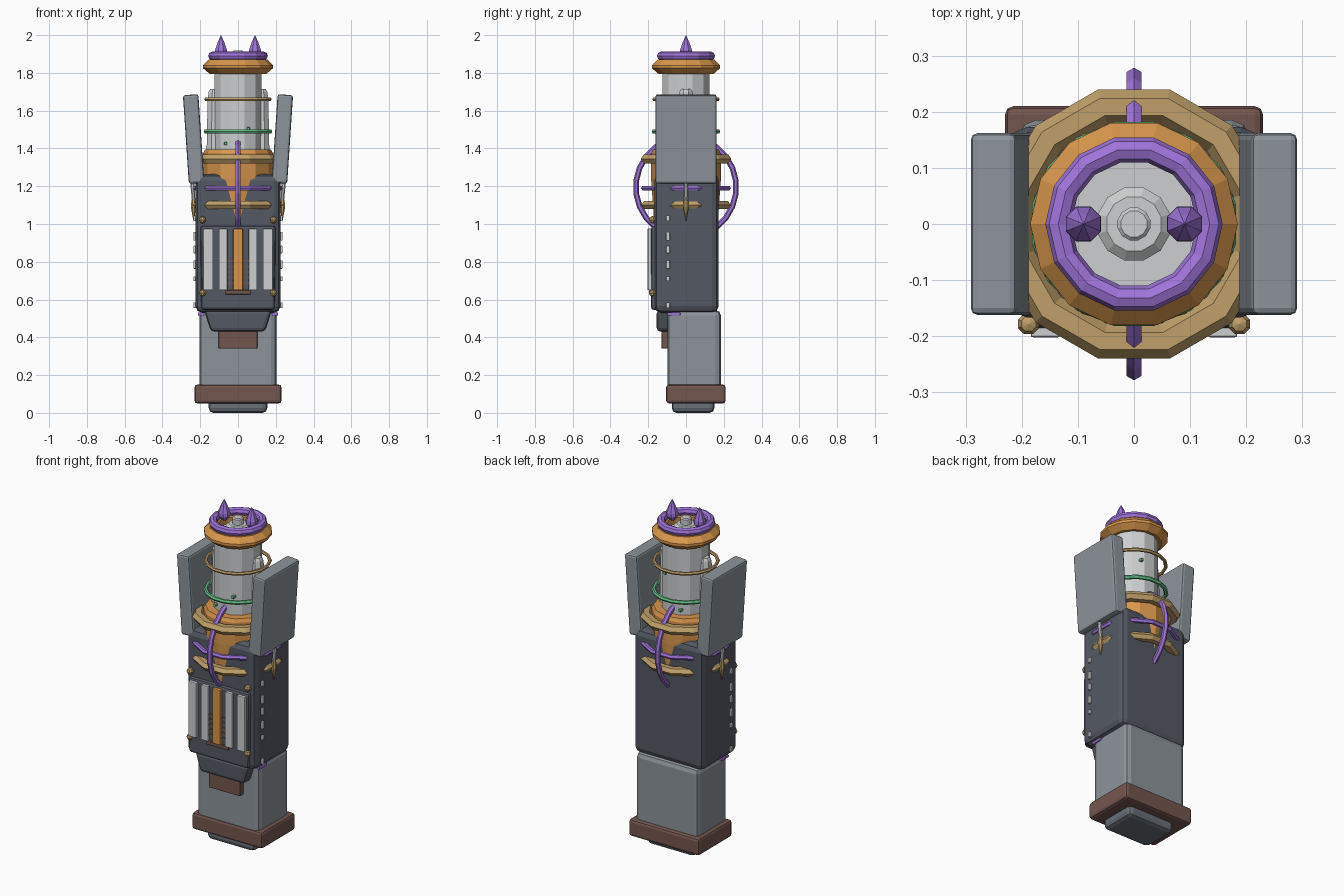
import bpy, bmesh, math
from mathutils import Matrix, Vector

if "Cube" in bpy.data.objects:
    bpy.data.objects.remove(bpy.data.objects["Cube"])


def material(name, r, g, b):
    m = bpy.data.materials.new(name)
    m.diffuse_color = [(c / 255 / 12.92 if c < 11 else ((c / 255 + 0.055) / 1.055) ** 2.4) for c in (r, g, b)] + [1]
    m.use_nodes = True
    m.node_tree.nodes["Principled BSDF"].inputs["Base Color"].default_value = m.diffuse_color
    return m


DARK = material("dark slate", 84, 89, 99)
GREY = material("mid grey", 140, 148, 155)
FOOT = material("slate grey", 104, 113, 121)
LIGHT = material("light grey", 205, 207, 208)
ORANGE = material("orange", 216, 150, 76)
GOLD = material("brass", 192, 160, 106)
PURPLE = material("purple", 160, 116, 218)
BROWN = material("brown", 116, 86, 79)
GREEN = material("green", 100, 190, 132)


def finish(name, bm, mat):
    bmesh.ops.recalc_face_normals(bm, faces=bm.faces)
    me = bpy.data.meshes.new(name)
    bm.to_mesh(me)
    bm.free()
    me.materials.append(mat)
    ob = bpy.data.objects.new(name, me)
    bpy.context.collection.objects.link(ob)
    return ob


def box(name, mat, x, y, z, bevel=0.0, taper=1.0, tilt=0.0):
    """Box from ranges; taper shrinks the bottom in x, tilt leans it about y."""
    bm = bmesh.new()
    bmesh.ops.create_cube(bm, size=1)
    size = Vector((x[1] - x[0], y[1] - y[0], z[1] - z[0]))
    mid = Vector((sum(x) / 2, sum(y) / 2, sum(z) / 2))
    for v in bm.verts:
        if v.co.z < 0:
            v.co.x *= taper
        v.co = v.co * size
    if bevel:
        bmesh.ops.bevel(bm, geom=bm.edges[:], offset=bevel, segments=2, affect='EDGES', profile=0.5)
    bm.transform(Matrix.Translation(mid) @ Matrix.Rotation(tilt, 4, 'Y'))
    return finish(name, bm, mat)


def lathe(name, mat, profile, at=(0, 0, 0), n=12, closed=False, half=True, rot=None):
    """Revolve (radius, z) points about z; a closed profile makes a ring."""
    bm = bmesh.new()
    rows = []
    for i in range(n):
        a = 2 * math.pi * (i + 0.5 * half) / n
        rows.append([bm.verts.new((r * math.sin(a), -r * math.cos(a), z)) for r, z in profile])
    k = len(profile)
    for i in range(n):
        p, q = rows[i], rows[(i + 1) % n]
        for j in range(k if closed else k - 1):
            bm.faces.new((p[j], q[j], q[(j + 1) % k], p[(j + 1) % k]))
    if not closed:
        bm.faces.new([r[0] for r in rows])
        bm.faces.new([r[-1] for r in rows])
    bmesh.ops.remove_doubles(bm, verts=bm.verts, dist=1e-5)
    bm.transform(Matrix.Translation(at) @ (rot or Matrix.Identity(4)))
    return finish(name, bm, mat)


def ring(name, mat, major, minor, z, n=12, m=6, flat=1.0, half=True, rot=None):
    prof = [(major + minor * math.cos(2 * math.pi * i / m),
             flat * minor * math.sin(2 * math.pi * i / m)) for i in range(m)]
    return lathe(name, mat, prof, (0, 0, z), n, True, half, rot)


# Foot and lower casing
box("foot_pad", FOOT, (-0.155, 0.155), (-0.075, 0.15), (0, 0.09), 0.025)
box("base_band", BROWN, (-0.23, 0.23), (-0.105, 0.21), (0.05, 0.15), 0.015)
box("lower_casing", GREY, (-0.205, 0.205), (-0.098, 0.185), (0.1, 0.545), 0.03)

# Main casing
box("main_casing", DARK, (-0.225, 0.225), (-0.167, 0.173), (0.53, 1.265), 0.035)
box("front_panel", DARK, (-0.2, 0.2), (-0.185, -0.14), (0.545, 0.99), 0.015, 0.97)
box("chin", DARK, (-0.18, 0.18), (-0.155, -0.07), (0.43, 0.545), 0.02, 0.8)
box("nozzle", BROWN, (-0.103, 0.103), (-0.13, -0.08), (0.34, 0.45), 0.006)

# Front grille
box("centre_bar", ORANGE, (-0.026, 0.026), (-0.204, -0.17), (0.65, 0.975), 0.004)
box("grille_sill", BROWN, (-0.07, 0.07), (-0.195, -0.17), (0.628, 0.65), 0.003)
for i in range(5):
    z = 0.68 + 0.03 * i
    box("grille_slat", BROWN, (-0.055, 0.055), (-0.19, -0.175), (z, z + 0.012))

# Collar in the top of the casing
lathe("collar", ORANGE, [(0.168, 1.0), (0.185, 1.24), (0.185, 1.375), (0.175, 1.395)], half=False)
ring("collar_ring", GOLD, 0.216, 0.032, 1.345, flat=0.85)
ring("casing_ring", GOLD, 0.216, 0.03, 1.1, flat=0.8)

# Purple hoops
ring("level_hoop", PURPLE, 0.232, 0.014, 1.19)
ring("upright_hoop", PURPLE, 0.266, 0.015, 1.195, n=24, rot=Matrix.Rotation(math.pi / 2, 4, 'Y'))

# Upper barrel with loose hoops
lathe("barrel", LIGHT, [(0.13, 1.36), (0.13, 1.815), (0.118, 1.83)])
lathe("barrel_cap", LIGHT, [(0.067, 1.82), (0.067, 1.865), (0.05, 1.88), (0.03, 1.88),
                            (0.03, 1.912), (0.024, 1.918)])
ring("barrel_hoop", GOLD, 0.172, 0.01, 1.66, n=16)
ring("green_hoop", GREEN, 0.173, 0.012, 1.49, n=16)
for x, y, z in ((-0.065, -0.115, 1.425), (0.055, -0.118, 1.505), (-0.05, 0.12, 1.425), (0.05, 0.12, 1.62)):
    box("green_stud", GREEN, (x - 0.008, x + 0.008), (y - 0.012, y + 0.012), (z - 0.008, z + 0.008), 0.003)

# Crown
lathe("crown_collar", ORANGE, [(0.115, 1.8), (0.15, 1.795), (0.185, 1.825), (0.185, 1.84),
                               (0.155, 1.87), (0.115, 1.865)], n=14, closed=True)
ring("crown_ring", PURPLE, 0.135, 0.023, 1.89, n=14, m=8)

# Mirrored parts
for s in (-1, 1):
    def span(a, b):
        return (min(s * a, s * b), max(s * a, s * b))

    lathe("crown_spike", PURPLE, [(0.018, 1.88), (0.034, 1.905), (0.033, 1.925), (0.018, 1.965), (0.0, 2.0)],
          (s * 0.09, 0, 0), n=8)
    box("side_panel", GREY, span(0.194, 0.276), (-0.162, 0.162), (1.215, 1.685), 0.012, tilt=s * 0.067)
    lathe("side_rod", LIGHT, [(0.048, 1.37), (0.042, 1.66), (0.036, 1.7), (0.026, 1.715)], (s * 0.122, 0, 0), n=8)
    lathe("pin", LIGHT, [(0.009, -0.07), (0.012, 0.09)], (s * 0.236, 0, 1.14), n=8,
          rot=Matrix.Rotation(s * 0.08, 4, 'Y'))
    lathe("pin_tip", GOLD, [(0.0, 1.01), (0.016, 1.09), (0.012, 1.13)], (s * 0.235, 0, 0), n=8)
    for a, b in ((0.132, 0.184), (0.056, 0.101)):
        box("grille_bar", LIGHT, span(a, b), (-0.202, -0.17), (0.65, 0.975), 0.004)
    for z in (0.635, 1.022):
        r = 0.02
        lathe("rivet", GOLD, [(0, -r), (r * 0.7, -r * 0.7), (r, 0), (r * 0.7, r * 0.7), (0, r)],
              (s * 0.188, -0.178, z), n=8)
    for z, h in ((1.03, 0.03), (0.935, 0.045), (0.865, 0.04), (0.785, 0.045), (0.71, 0.025), (0.57, 0.03)):
        box("side_vent", LIGHT, span(0.215, 0.236), (-0.105, -0.086), (z - h / 2, z + h / 2), 0.004)
    box("hip_strip", PURPLE, span(0.18, 0.212), (-0.1, -0.03), (0.515, 0.532), 0.004)
